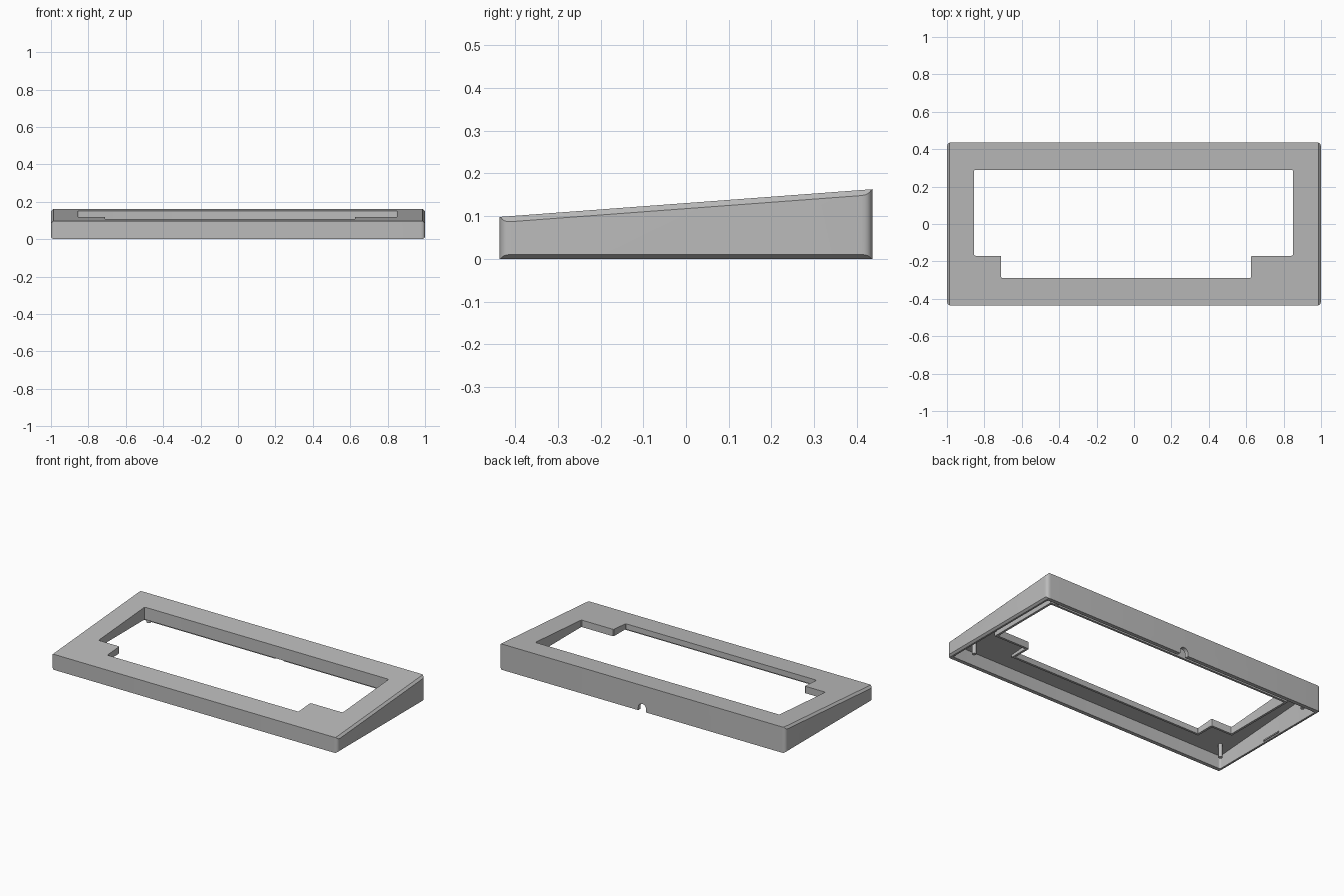
import bpy, bmesh, math
from mathutils import Vector, Matrix

if "Cube" in bpy.data.objects:
    bpy.data.objects.remove(bpy.data.objects["Cube"], do_unlink=True)

SLOPE = 0.0744      # rise of the top from front to back
TOP = 0.1305        # top height at the middle
HALF_Y = 0.437
WALL = 0.024
PLATE = 0.018

grey = bpy.data.materials.new("plain_grey")
grey.use_nodes = True
grey.diffuse_color = (0.5, 0.5, 0.5, 1)
grey.node_tree.nodes["Principled BSDF"].inputs["Base Color"].default_value = (0.5, 0.5, 0.5, 1)


def loft(name, lower, upper):
    """Solid between two matching rings of points."""
    bm = bmesh.new()
    a = [bm.verts.new(p) for p in lower]
    b = [bm.verts.new(p) for p in upper]
    bm.faces.new(a[::-1])
    bm.faces.new(b)
    for i in range(len(a)):
        j = (i + 1) % len(a)
        bm.faces.new((a[i], a[j], b[j], b[i]))
    bmesh.ops.recalc_face_normals(bm, faces=bm.faces)
    mesh = bpy.data.meshes.new(name)
    bm.to_mesh(mesh)
    bm.free()
    mesh.materials.append(grey)
    obj = bpy.data.objects.new(name, mesh)
    bpy.context.collection.objects.link(obj)
    return obj


def rounded(points, r, steps=6):
    """Fillet every corner of an outline."""
    out = []
    for i, p in enumerate(points):
        p = Vector(p)
        u = (Vector(points[i - 1]) - p).normalized() * r
        v = (Vector(points[(i + 1) % len(points)]) - p).normalized() * r
        for k in range(steps + 1):
            t = k / steps
            out.append(p + u * (1 - t) ** 2 + v * t ** 2)
    return out


def prism(name, outline, z0, z1, slope=0.0):
    return loft(name, [(x, y, z0) for x, y in outline],
                [(x, y, z1 + slope * y) for x, y in outline])


def rectangle(x, y):
    return [(-x, -y), (x, -y), (x, y), (-x, y)]


def opening(e):
    """Stepped window outline, grown outward by e."""
    l, r, b, t = -0.855 - e, 0.85 + e, -0.29 - e, 0.29 + e
    il, ir, step = -0.71 - e, 0.625 + e, -0.17 - e
    return [(il, b), (ir, b), (ir, step), (r, step), (r, t), (l, t), (l, step), (il, step)]


def boolean(obj, tool, operation):
    tool.hide_render = True
    mod = obj.modifiers.new("cut", 'BOOLEAN')
    mod.operation = operation
    mod.solver = 'EXACT'
    mod.object = tool
    bpy.context.view_layer.objects.active = obj
    bpy.ops.object.modifier_apply(modifier=mod.name)
    bpy.data.objects.remove(tool, do_unlink=True)


def side_profile(y):
    """Cross-section with chamfered long edges at depth y."""
    t, c = TOP + SLOPE * y, 0.013
    half = [(1 - c, 0), (1, 0.01), (1, t - c), (1 - c, t)]
    return [(x, y, z) for x, z in half] + [(-x, y, z) for x, z in reversed(half)]


# Outer wedge with rounded upright corners and chamfered sides
case = prism("case_frame", rounded(rectangle(1, HALF_Y), 0.027), -0.1, 0.3)
boolean(case, loft("chamfer_tool", side_profile(-0.6), side_profile(0.6)), 'INTERSECT')

# Hollow underside, leaving a skirt around the window
cavity = prism("cavity_tool", rounded(rectangle(1 - WALL, HALF_Y - WALL), 0.012),
               -0.1, TOP - PLATE, SLOPE)
boolean(cavity, prism("skirt_tool", opening(0.014), 0.074, 0.4), 'DIFFERENCE')
boolean(case, cavity, 'DIFFERENCE')

# Stepped window
boolean(case, prism("window_tool", rounded(opening(0), 0.008, 3), -0.2, 0.4), 'DIFFERENCE')

# Arched cable notch in the back wall
arch = [(-0.028, -0.05), (0.028, -0.05)]
arch += [(0.028 * math.cos(a), 0.019 + 0.028 * math.sin(a))
         for a in [math.pi * k / 10 for k in range(11)]]
notch = prism("notch_tool", arch, -0.5, -0.38)
notch.data.transform(Matrix.Rotation(math.pi / 2, 4, 'X'))
boolean(case, notch, 'DIFFERENCE')

# Screw posts under the four corners
parts = [case]
for end, y in (("front", -0.32), ("back", 0.395)):
    for side, x in (("left", 0.9), ("right", -0.9)):
        ring = [(x + 0.012 * math.cos(a), y + 0.012 * math.sin(a))
                for a in [math.tau * k / 16 for k in range(16)]]
        parts.append(prism(f"{end}_{side}_post", ring, 0.004, TOP - PLATE / 2, SLOPE))

# Small clip ridges low on the inner side walls
for side, s in (("left", 1), ("right", -1)):
    x0 = s * (1 - WALL - 0.006)
    x1 = s * (1 - WALL + 0.004)
    parts.append(prism(f"{side}_clip",
                       [(x0, -0.03), (x1, -0.03), (x1, 0.1), (x0, 0.1)], 0.008, 0.016))

bpy.ops.object.select_all(action='DESELECT')
for p in parts:
    p.select_set(True)
bpy.context.view_layer.objects.active = case
bpy.ops.object.shade_smooth_by_angle(angle=math.radians(30))
